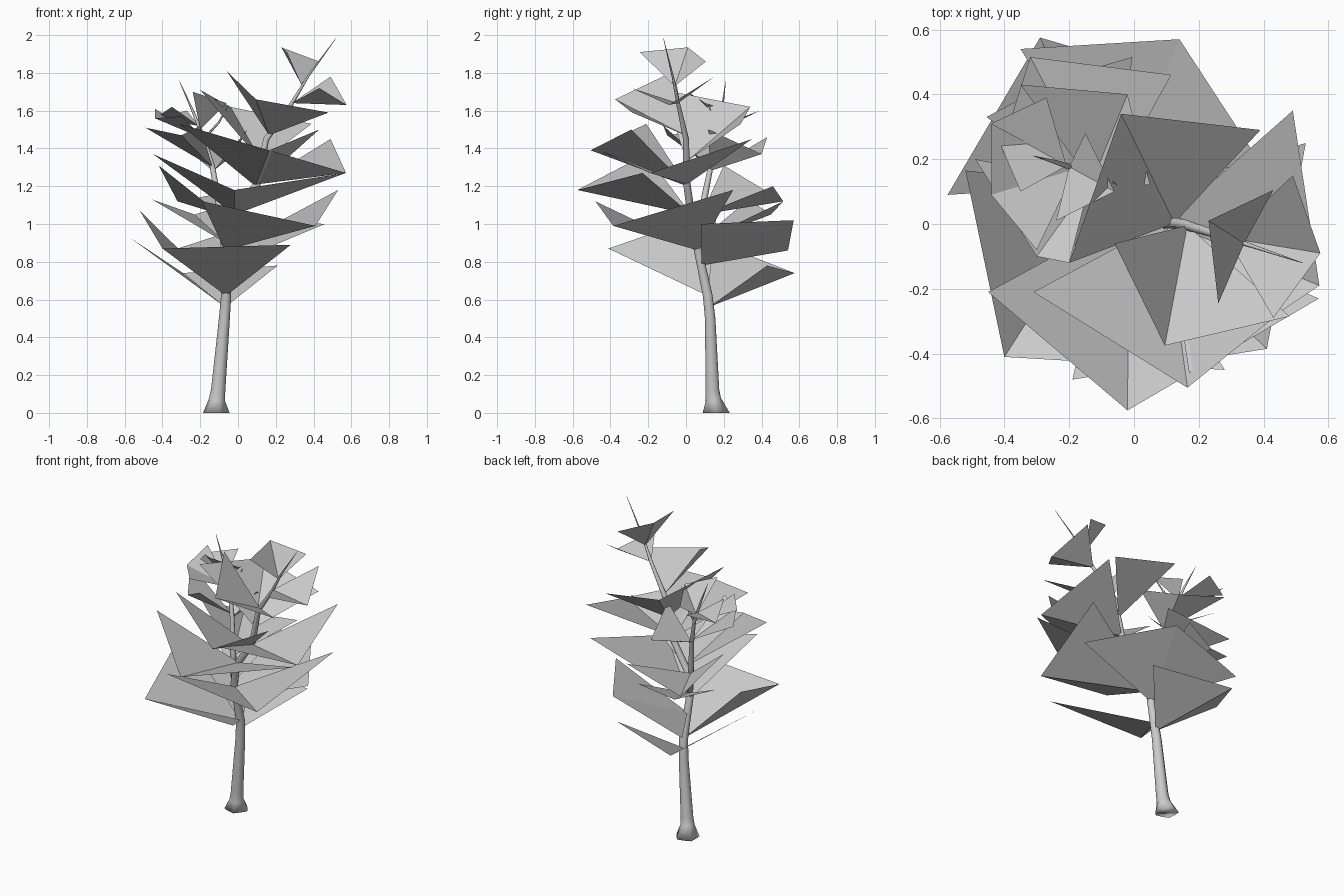
import bpy, math
from mathutils import Vector


def make(name, verts, faces, smooth=False):
    me = bpy.data.meshes.new(name)
    me.from_pydata(verts, [], faces)
    me.update()
    for p in me.polygons:
        p.use_smooth = smooth
    ob = bpy.data.objects.new(name, me)
    bpy.context.collection.objects.link(ob)
    return ob


def tube(name, path, n=10, flare=0.0):
    """Tapered round limb through (x, y, z, radius) points."""
    verts, faces = [], []
    pts = [Vector(p[:3]) for p in path]
    for i, p in enumerate(path):
        d = pts[min(i + 1, len(pts) - 1)] - pts[max(i - 1, 0)]
        if i == 0:
            d = Vector((0, 0, 1))
        q = Vector((0, 0, 1)).rotation_difference(d.normalized())
        for k in range(n):
            a = 2 * math.pi * k / n
            r = p[3] * (1 + (flare * math.cos(5 * a) if i == 0 else 0))
            verts.append(pts[i] + q @ Vector((r * math.cos(a), r * math.sin(a), 0)))
    for i in range(len(path) - 1):
        for k in range(n):
            j = (k + 1) % n
            faces.append((i * n + k, i * n + j, i * n + n + j, i * n + n + k))
    faces.append(tuple(range(n - 1, -1, -1)))
    return make(name, verts, faces, True)


def on_path(path, z):
    for a, b in zip(path, path[1:]):
        if a[2] <= z <= b[2]:
            return Vector(a[:3]).lerp(Vector(b[:3]), (z - a[2]) / (b[2] - a[2]))
    return Vector(path[-1][:3])


def foliage(name, path, leaves):
    """Folded fans: root on the limb, then left, middle and right corner."""
    for i, (z, left, mid, right) in enumerate(leaves):
        make(f"{name}_{i + 1}", [on_path(path, z), left, mid, right],
             [(0, 1, 2), (0, 2, 3)])


# trunk running into the right-hand stem, and the left-hand branch
stem = [(-.12, .16, 0, .07), (-.112, .145, .07, .043), (-.105, .14, .12, .038),
        (-.072, .128, .5, .029), (-.063, .115, .62, .027), (-.07, .06, .88, .023),
        (-.03, .03, 1.03, .022), (.10, .005, 1.21, .02), (.15, 0, 1.45, .016),
        (.28, -.04, 1.63, .011), (.37, -.07, 1.78, .006), (.52, -.12, 1.985, .001)]
branch = [(-.07, .06, .88, .02), (-.10, .09, 1.1, .018), (-.135, .13, 1.3, .014),
          (-.18, .17, 1.45, .011), (-.24, .19, 1.6, .007), (-.31, .21, 1.755, .001)]
tube("trunk", stem, flare=.08)
tube("side_branch", branch, n=8)
tube("twig", [(-.18, .17, 1.45, .009), (-.1, .15, 1.54, .006), (-.05, .12, 1.63, .001)], n=6)

# lower foliage
foliage("lower_leaf", stem, [
    (.62, (-.52, .165, 1.07), (-.40, -.41, .87), (.28, -.45, .89)),
    (.56, (-.575, .09, .93), (-.29, .575, .74), (.21, .43, .78)),
    (.86, (-.19, -.48, 1.12), (.41, -.385, .99), (.53, .25, 1.18)),
    (.78, (-.35, .54, .86), (.14, .57, 1.02), (.46, .08, 1.0)),
    (.9, (-.455, .33, 1.13), (-.23, .45, 1.05), (-.005, .515, 1.12)),
    (1.05, (-.45, -.21, 1.37), (-.02, -.575, 1.18), (.57, -.23, 1.27)),
])

# upper foliage on the right-hand stem
foliage("upper_leaf", stem, [
    (1.21, (.17, -.46, 1.39), (.572, -.19, 1.27), (.49, .35, 1.45)),
    (1.2, (-.31, -.21, 1.53), (.165, -.505, 1.39), (.43, -.29, 1.5)),
    (1.33, (.39, .29, 1.53), (-.04, .34, 1.62), (-.2, -.12, 1.71)),
    (1.47, (-.06, -.06, 1.81), (.095, -.375, 1.66), (.48, -.285, 1.59)),
    (1.64, (.43, -.29, 1.72), (.575, -.09, 1.63), (.49, .15, 1.78)),
    (1.73, (.43, .105, 1.86), (.23, .01, 1.935), (.26, -.245, 1.91)),
])

# upper foliage on the left-hand branch
foliage("branch_leaf", branch, [
    (1.05, (-.42, .2, 1.31), (-.32, .515, 1.12), (.115, .46, 1.2)),
    (1.3, (-.49, .2, 1.51), (-.3, -.1, 1.47), (-.2, -.12, 1.52)),
    (1.28, (-.35, .43, 1.46), (-.02, .4, 1.37), (.05, .12, 1.5)),
    (1.45, (-.44, .31, 1.61), (-.44, .09, 1.56), (-.3, -.08, 1.57)),
    (1.52, (-.27, .39, 1.6), (-.44, .31, 1.56), (-.35, .1, 1.62)),
    (1.5, (-.15, .28, 1.58), (-.06, .1, 1.64), (-.24, .01, 1.7)),
])
